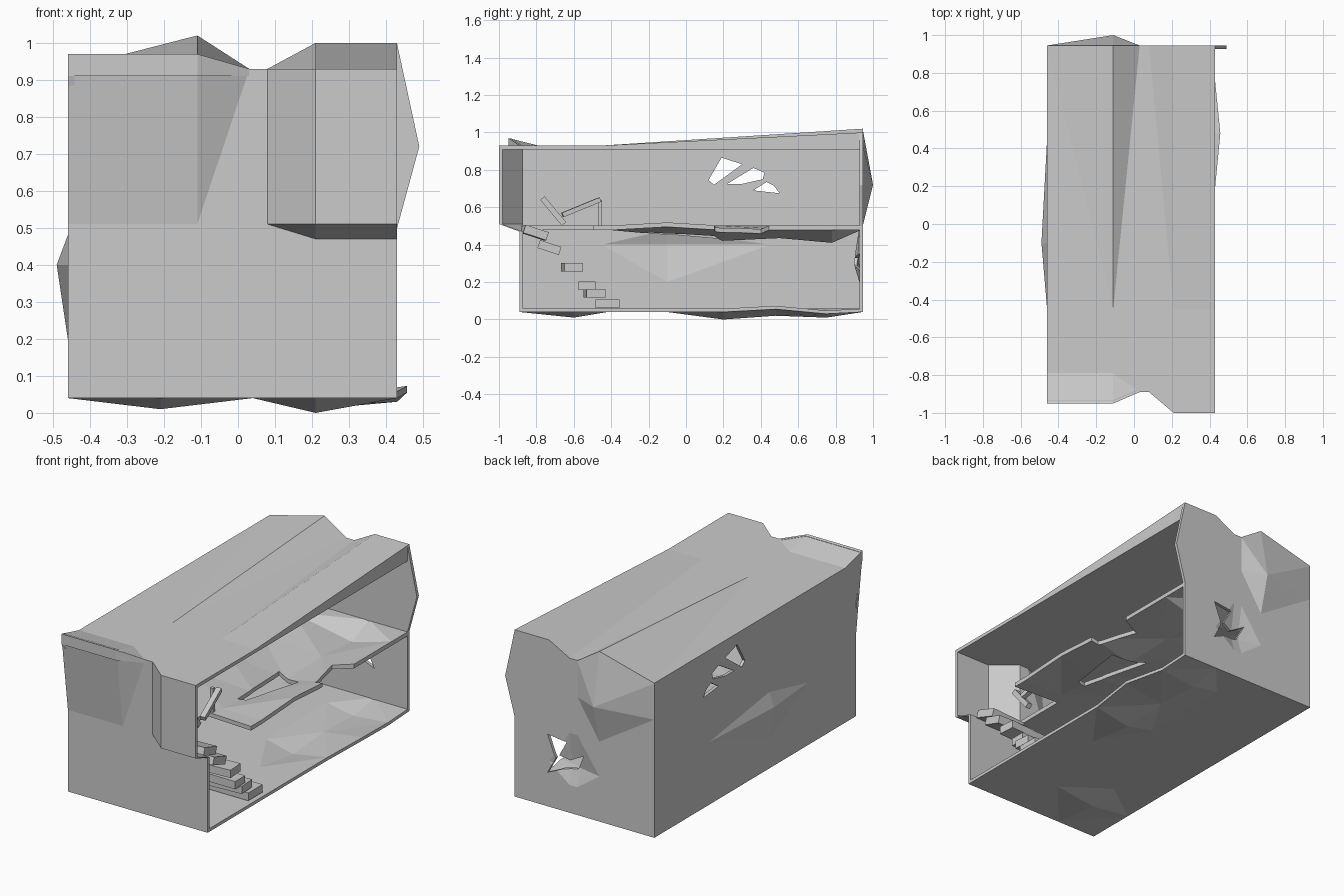
import bpy, bmesh
from math import radians
from mathutils import Vector, Matrix

if "Cube" in bpy.data.objects:
    bpy.data.objects.remove(bpy.data.objects["Cube"])


def make(name, bm):
    bmesh.ops.recalc_face_normals(bm, faces=bm.faces)
    me = bpy.data.meshes.new(name)
    bm.to_mesh(me)
    bm.free()
    ob = bpy.data.objects.new(name, me)
    bpy.context.collection.objects.link(ob)
    return ob


def shell(name, us, vs, outer, inner):
    """Closed panel between two grids of points outer(i, j) and inner(i, j)."""
    bm = bmesh.new()
    n, m = len(us), len(vs)
    grids = [[[bm.verts.new(f(i, j)) for j in range(m)] for i in range(n)] for f in (outer, inner)]
    for g in grids:
        for i in range(n - 1):
            for j in range(m - 1):
                bm.faces.new((g[i][j], g[i + 1][j], g[i + 1][j + 1], g[i][j + 1]))
    rim = ([(i, 0) for i in range(n)] + [(n - 1, j) for j in range(1, m)]
           + [(i, m - 1) for i in range(n - 2, -1, -1)] + [(0, j) for j in range(m - 2, 0, -1)])
    a, b = grids
    for (i, j), (k, l) in zip(rim, rim[1:] + rim[:1]):
        bm.faces.new((a[i][j], a[k][l], b[k][l], b[i][j]))
    bmesh.ops.triangulate(bm, faces=bm.faces)
    return make(name, bm)


def punch(ob, pts, axis, lo, hi):
    """Cut a polygonal hole through ob along an axis."""
    bm = bmesh.new()
    def at(p, d):
        c = list(p)
        c.insert(axis, d)
        return bm.verts.new(c)
    bot, top = [at(p, lo) for p in pts], [at(p, hi) for p in pts]
    bm.faces.new(bot)
    bm.faces.new(top)
    for k in range(len(pts)):
        q = (k + 1) % len(pts)
        bm.faces.new((bot[k], bot[q], top[q], top[k]))
    cutter = make("cutter", bm)
    cutter.hide_render = True
    mod = ob.modifiers.new("hole", 'BOOLEAN')
    mod.operation, mod.solver, mod.object = 'DIFFERENCE', 'EXACT', cutter
    bpy.context.view_layer.objects.active = ob
    bpy.ops.object.modifier_apply(modifier=mod.name)
    bpy.data.objects.remove(cutter)


def box(name, c, s, rot=(0, 0, 0)):
    bm = bmesh.new()
    bmesh.ops.create_cube(bm, size=1, matrix=Matrix.Diagonal((*s, 1)))
    ob = make(name, bm)
    ob.location = c
    ob.rotation_euler = [radians(r) for r in rot]
    return ob


# Shared stations across the width
X = [-.46, -.11, .03, .08, .21, .43]
FRONT_Y = [-.95, -.95, -.89, -.89, -1, -1]
FRONT_TOP = [.97, .97, .93, .93, .93, .93]
BACK_TOP = [.93, 1.02, .93, .93, 1.0, 1.0]
T = .018

# Roof: flat underside, crumpled top
RY = [-.95, -.79, -.45, .945]
def roof_top(i, j):
    z = FRONT_TOP[i] if j == 0 else BACK_TOP[i] if j == 3 else .93
    return X[i], FRONT_Y[i] if j == 0 else RY[j], z
shell("roof", X, RY, roof_top, lambda i, j: (*roof_top(i, j)[:2], .91))

# Front wall: upper storey pushed outward
FZ = [.04, .47, .51, .93]
def front(i, j):
    y = -.89
    if j == 3 or (j == 2 and i >= 4):
        y = FRONT_Y[i]
    return X[i], y, FRONT_TOP[i] - .003 if j == 3 else FZ[j]
shell("front_wall", X, FZ, front, lambda i, j: Vector(front(i, j)) + Vector((0, T, 0)))

# Back wall: bulge on the upper storey, dent on the lower one
BZ = [.04, .2, .3, .5, .72, .93]
def back(i, j):
    x, y, z = X[i], .945, BZ[j]
    if (i, j) == (1, 4):
        y = 1.0
    if i == 5 and j == 4:
        x = .49
    if j == 2 and i in (2, 3):
        y = .915
    if j == 5:
        z = BACK_TOP[i] - .003
    return x, y, z
back_wall = shell("back_wall", X, BZ, back, lambda i, j: Vector(back(i, j)) - Vector((0, T, 0)))
punch(back_wall, [(.22, .455), (.10, .44), (.15, .35), (.09, .33), (0, .38),
                  (.045, .29), (.13, .275), (.22, .235), (.17, .33)], 1, .8, 1.1)

# Left wall with a low bulge and a torn opening
LY = [-.89, -.45, -.1, .45, .945]
LZ = [.04, .2, .4, .48, .7, .925]
def left(i, j):
    x = -.49 if (i, j) == (2, 2) else -.46
    y = LY[i]
    if i == 0 and j == 5:
        y = -.95
    return x, y, LZ[j]
left_wall = shell("left_wall", LY, LZ, left, lambda i, j: Vector(left(i, j)) + Vector((T, 0, 0)))
for hole in ([(.12, .745), (.19, .865), (.30, .83), (.15, .72)],
             [(.22, .725), (.36, .81), (.42, .785), (.41, .75), (.30, .725)],
             [(.36, .69), (.43, .735), (.47, .715), (.50, .675)]):
    punch(left_wall, hole, 0, -.6, -.3)

# Ground floor, sagging
GX = [-.46, -.21, .04, .21, .43]
GY = [-.89, -.6, -.42, -.1, .2, .48, .75, .945]
G_DIP = {(1, 1): .01, (3, 4): 0, (3, 5): .02, (3, 6): .01, (4, 4): .04, (4, 5): .055, (4, 6): .03}
def ground(i, j):
    return .457 if (i, j) == (4, 5) else GX[i], GY[j], G_DIP.get((i, j), .04)
shell("ground_floor", GX, GY, ground, lambda i, j: Vector(ground(i, j)) + Vector((0, 0, T)))

# Upper floor, sagging, with broken edge, stairwell and hole
UX = [-.45, -.2, .18, .43]
UY = [-.88, -.4, -.1, .18, .5, .78, .935]
U_DIP = {(2, 2): .45, (2, 3): .42, (2, 4): .435, (2, 5): .41, (1, 4): .46, (3, 2): .495}
def upper(i, j):
    return UX[i], UY[j], U_DIP.get((i, j), .478)
upper_floor = shell("upper_floor", UX, UY, upper, lambda i, j: Vector(upper(i, j)) + Vector((0, 0, .024)))
for hole in ([(.14, -.95), (.5, -.95), (.5, -.5), (.14, -.48)],
             [(.5, .15), (.385, .155), (.32, .40), (.5, .47)],
             [(.16, -.23), (.10, .23), (.28, .15), (.21, -.22)]):
    punch(upper_floor, hole, 2, .3, .7)

# Broken stair treads climbing toward the front wall
steps = [(-.42, .085, .13), (-.49, .14, .10), (-.53, .18, .09), (-.61, .28, .10),
         (-.73, .385, .12), (-.81, .465, .13)]
for k, (y, z, d) in enumerate(steps):
    box(f"stair_tread_{k + 1}", (.27, y, z), (.27 - .02 * (k % 3), d, .045),
        (-18 if k > 3 else 0, 0, 4 * (k % 2)))

# Fallen splinters at the stairwell
box("splinter_left", (.2, -.71, .58), (.03, .18, .03), (-50, 0, 0))
box("splinter_right", (.22, -.56, .60), (.03, .22, .025), (22, 0, 10))
box("splinter_post", (.16, -.46, .57), (.02, .02, .14))
